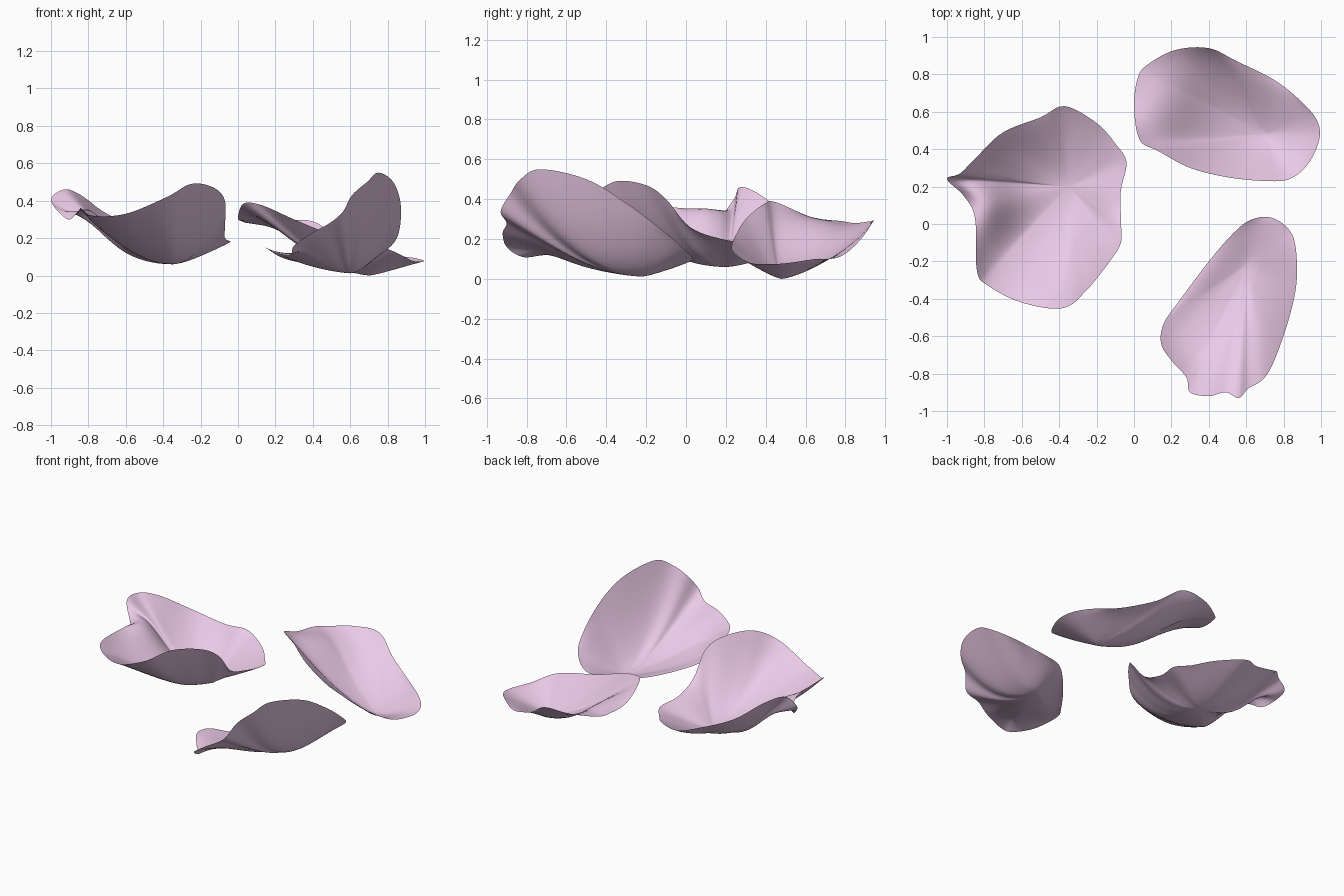
import bpy, bmesh, math
from mathutils import Vector

if "Cube" in bpy.data.objects:
    bpy.data.objects.remove(bpy.data.objects["Cube"])

pink = bpy.data.materials.new("petal_pink")
pink.diffuse_color = (0.83, 0.59, 0.80, 1)
pink.use_nodes = True
pink.node_tree.nodes["Principled BSDF"].inputs["Base Color"].default_value = pink.diffuse_color


def smooth_loop(points, steps=6):
    """Closed Catmull-Rom curve through the rim points."""
    pts = [Vector(p) for p in points]
    n, out = len(pts), []
    for i in range(n):
        a, b, c, d = (pts[(i + k) % n] for k in (-1, 0, 1, 2))
        for s in range(steps):
            t = s / steps
            out.append(0.5 * (2 * b + (c - a) * t + (2 * a - 5 * b + 4 * c - d) * t * t
                              + (3 * b - a - 3 * c + d) * t ** 3))
    return out


def petal(name, low, rim, cupping, shoulder, rings=18):
    """Cupped sheet from its lowest point to a wavy rim; the waves fade inwards.
    shoulder = (x, y, height, radius) of a soft swelling behind the ruffled end."""
    low = Vector(low)
    edge = smooth_loop(rim)
    n = len(edge)
    sx, sy, sz, sr = shoulder
    bm = bmesh.new()
    outer = None
    heights = [e.z - low.z for e in edge]
    for r in range(rings, 0, -1):
        h = r / rings
        ring = []
        for e, rise in zip(edge, heights):
            p = low.lerp(e, h)
            bump = sz * math.exp(-((p.x - sx) ** 2 + (p.y - sy) ** 2) / sr ** 2)
            p.z = low.z + rise * h ** (1.25 + cupping * rise) + bump * (1 - h ** 10)
            ring.append(bm.verts.new(p))
        if outer:
            for i in range(n):
                j = (i + 1) % n
                bm.faces.new((ring[i], outer[i], outer[j], ring[j]))
        outer = ring
        for _ in range(12):
            heights = [(heights[i - 1] + 2 * heights[i] + heights[(i + 1) % n]) / 4
                       for i in range(n)]
    centre = bm.verts.new(low)
    for i in range(n):
        bm.faces.new((centre, outer[i], outer[(i + 1) % n]))
    for f in bm.faces:
        f.smooth = True
    mesh = bpy.data.meshes.new(name)
    bm.to_mesh(mesh)
    bm.free()
    mesh.materials.append(pink)
    obj = bpy.data.objects.new(name, mesh)
    bpy.context.collection.objects.link(obj)
    return obj


# Wide petal with a curled flap on its left side
petal("left_petal", (-0.35, 0.2, 0.06), [
    (-.04, .33, .18), (-.1, .43, .17), (-.2, .54, .19), (-.37, .63, .22),
    (-.5, .57, .25), (-.7, .49, .33), (-.84, .36, .43), (-.93, .27, .46),
    (-1, .24, .4), (-.91, .15, .3), (-.85, .03, .35), (-.84, -.25, .36),
    (-.78, -.33, .32), (-.6, -.42, .33), (-.38, -.45, .42), (-.25, -.35, .49),
    (-.13, -.2, .47), (-.07, -.1, .4), (-.07, .02, .26), (-.07, .18, .2)],
    2.2, (-.82, .12, .11, .16))

# Petal sloping down towards the right tip
petal("back_petal", (0.7, 0.48, 0.0), [
    (.99, .45, .075), (.98, .55, .085), (.9, .65, .1), (.75, .77, .11),
    (.55, .87, .19), (.4, .94, .29), (.22, .93, .29), (.07, .85, .28),
    (.02, .78, .29), (0, .63, .31), (.03, .45, .385), (.13, .39, .375),
    (.3, .3, .3), (.5, .25, .22), (.7, .23, .17), (.83, .24, .13),
    (.93, .32, .08)], 0.6, (.16, .66, .07, .2))

# Petal with a tall right wall and a ruffled front end
petal("front_petal", (0.6, -0.22, 0.012), [
    (.72, .037, .1), (.62, .02, .09), (.53, -.05, .07), (.4, -.2, .06),
    (.25, -.4, .09), (.16, -.53, .14), (.145, -.64, .15), (.2, -.73, .12),
    (.28, -.82, .11), (.3, -.9, .16), (.4, -.92, .23), (.49, -.9, .28),
    (.56, -.93, .34), (.61, -.88, .43), (.69, -.83, .5), (.75, -.73, .55),
    (.83, -.5, .5), (.87, -.3, .38), (.86, -.1, .23), (.81, -.01, .15)],
    1.6, (.33, -.72, .03, .18))
